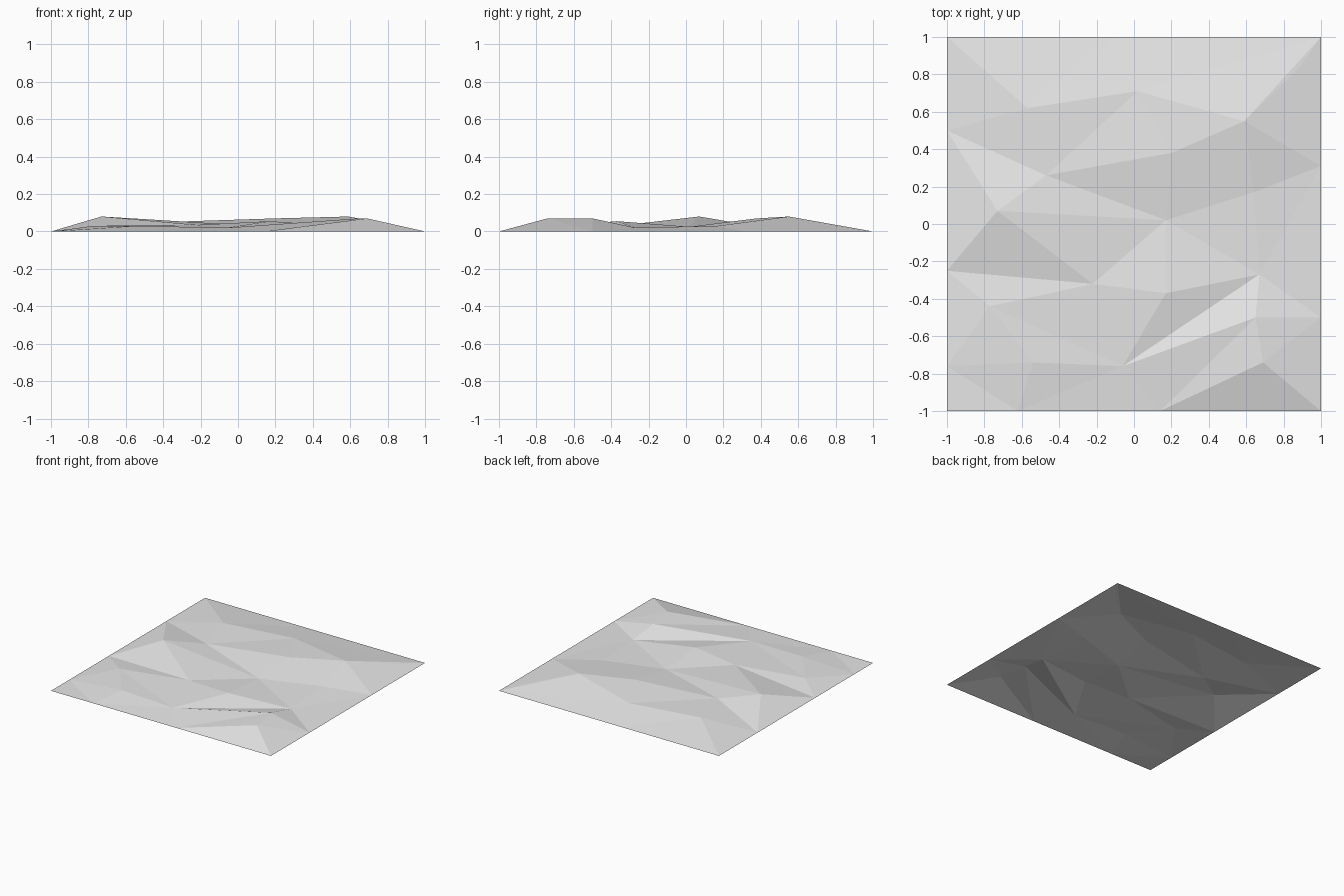
import bpy
from mathutils import Vector
from mathutils.geometry import delaunay_2d_cdt

default_cube = bpy.data.objects.get("Cube")
if default_cube:
    bpy.data.objects.remove(default_cube, do_unlink=True)


def flat_material(name, colour):
    material = bpy.data.materials.new(name)
    material.use_nodes = True
    material.diffuse_color = colour
    shader = material.node_tree.nodes["Principled BSDF"]
    shader.inputs["Base Color"].default_value = colour
    shader.inputs["Roughness"].default_value = 1
    return material


# Border points, all at ground level
border = {
    "southwest": (-1, -1), "southeast": (1, -1),
    "northeast": (1, 1), "northwest": (-1, 1),
    "west_upper": (-1, .5), "west_middle": (-1, -.25), "west_lower": (-1, -.76),
    "south_left": (-.62, -1), "south_right": (.14, -1),
    "east_lower": (1, -.5), "east_upper": (1, .31), "north_middle": (-.1, 1),
}

# Raised points: hills, saddles and hollows
inner = {
    "back_left_hill": (-.57, .62, .055), "back_hill": (.02, .71, .05),
    "left_saddle": (-.47, .26, .048), "middle_hill": (.2, .38, .07),
    "back_right_hill": (.59, .55, .08), "right_hollow": (.64, .17, .03),
    "corner_spur": (.88, .83, .025), "centre_hollow": (.17, .02, .025),
    "left_peak": (-.73, .07, .08), "centre_slope": (-.22, -.32, .035),
    "front_knoll": (.17, -.37, .055), "right_dip": (.67, -.27, .02),
    "front_right_ridge": (.65, -.5, .07), "front_dip": (-.06, -.76, .02),
    "front_right_peak": (.69, -.74, .07), "front_left_slope": (-.54, -.74, .03),
    "left_slope": (-.77, -.44, .03),
}

# Creases that radiate from each point to its neighbours
creases = {
    "left_peak": "west_upper west_middle centre_slope centre_hollow left_saddle",
    "left_saddle": "west_upper centre_hollow middle_hill back_hill back_left_hill",
    "back_left_hill": "west_upper back_hill north_middle northwest",
    "back_hill": "north_middle middle_hill back_right_hill northeast",
    "back_right_hill": "middle_hill right_hollow east_upper corner_spur northeast",
    "corner_spur": "northeast east_upper",
    "centre_hollow": "middle_hill right_hollow right_dip front_knoll centre_slope",
    "right_hollow": "middle_hill east_upper right_dip",
    "right_dip": "east_upper east_lower front_right_ridge front_dip front_knoll",
    "front_knoll": "centre_slope front_dip",
    "front_dip": "centre_slope left_slope front_left_slope south_left "
                 "south_right front_right_ridge",
    "front_right_ridge": "south_right front_right_peak east_lower",
    "front_right_peak": "south_right southeast east_lower",
    "left_slope": "west_middle west_lower front_left_slope centre_slope",
    "front_left_slope": "west_lower south_left",
    "west_middle": "centre_slope",
}

# Triangulate the sheet along the creases
points = [Vector((*p, 0)) for p in border.values()] + [Vector(p) for p in inner.values()]
index = {name: i for i, name in enumerate([*border, *inner])}
edges = [(index[a], index[b]) for a, ends in creases.items() for b in ends.split()]
flat, _, faces, sources, _, _ = delaunay_2d_cdt(
    [p.to_2d() for p in points], edges, [], 0, 1e-5)
verts = [(v.x, v.y, points[s[0]].z if s else 0) for v, s in zip(flat, sources)]

mesh = bpy.data.meshes.new("ground_sheet")
mesh.from_pydata(verts, [], faces)
mesh.materials.append(flat_material("pale grey", (.8, .8, .8, 1)))
mesh.update()
ground = bpy.data.objects.new("ground_sheet", mesh)
bpy.context.collection.objects.link(ground)
